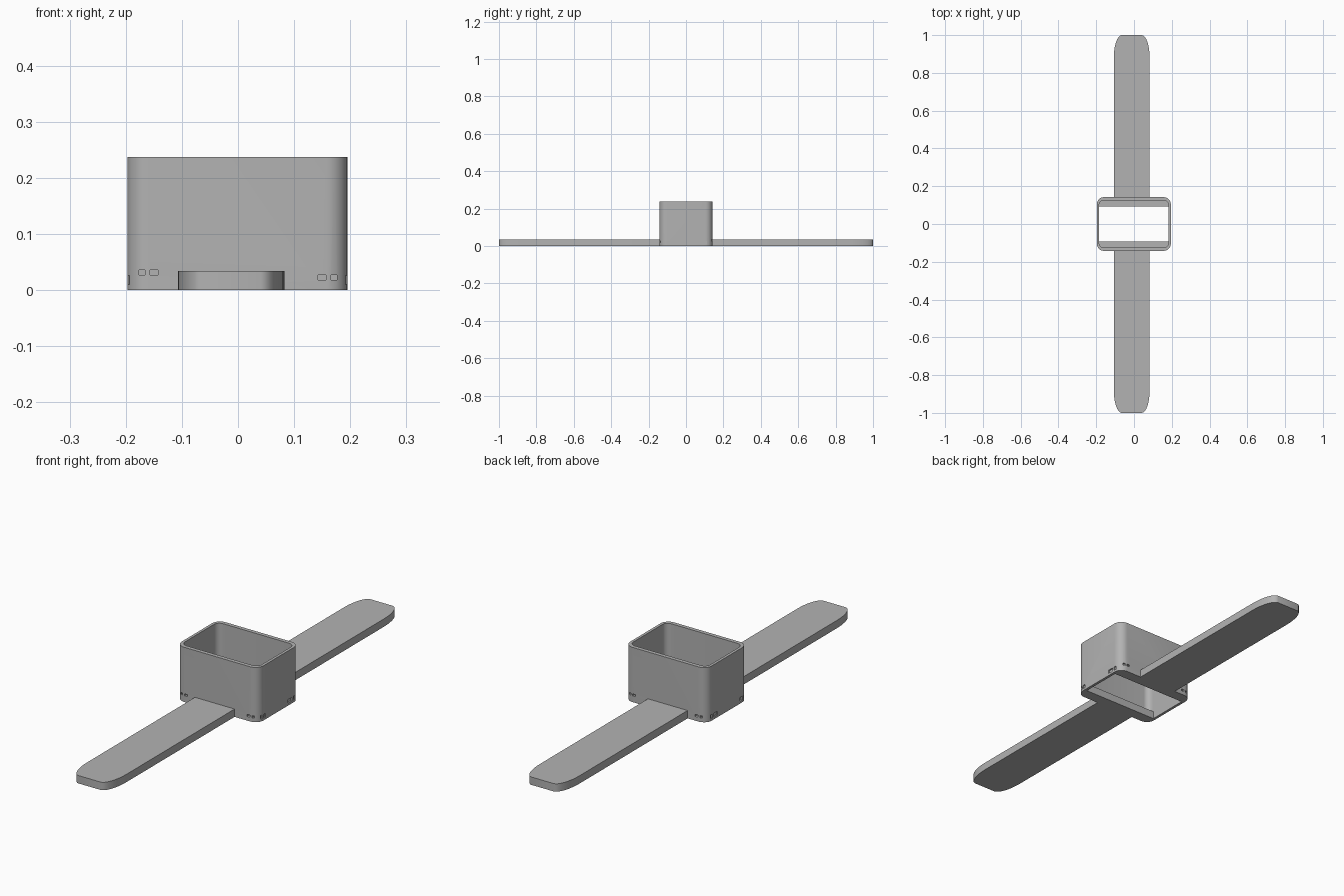
import bpy, bmesh, math
from mathutils import Vector

if "Cube" in bpy.data.objects:
    bpy.data.objects.remove(bpy.data.objects["Cube"])

grey = bpy.data.materials.new("plain grey")
grey.use_nodes = True
grey.diffuse_color = (0.45, 0.45, 0.45, 1)
grey.node_tree.nodes["Principled BSDF"].inputs["Base Color"].default_value = grey.diffuse_color


def rounded(x0, x1, y0, y1, corners, steps=8):
    """Rectangle outline; corners hold (rx, ry) from front left, anticlockwise."""
    pts = []
    places = [(x0, y0, 1, 1), (x1, y0, -1, 1), (x1, y1, -1, -1), (x0, y1, 1, -1)]
    for i, ((x, y, sx, sy), (rx, ry)) in enumerate(zip(places, corners)):
        if rx == 0:
            pts.append((x, y))
            continue
        for k in range(steps + 1):
            a = math.pi * (1 + i / 2 + k / steps / 2)
            pts.append((x + sx * rx + rx * math.cos(a), y + sy * ry + ry * math.sin(a)))
    return pts


def prism(name, pts, z0, z1):
    bm = bmesh.new()
    face = bm.faces.new([bm.verts.new((x, y, z0)) for x, y in pts])
    res = bmesh.ops.extrude_face_region(bm, geom=[face])
    top = [v for v in res["geom"] if isinstance(v, bmesh.types.BMVert)]
    bmesh.ops.translate(bm, verts=top, vec=Vector((0, 0, z1 - z0)))
    bmesh.ops.recalc_face_normals(bm, faces=bm.faces)
    mesh = bpy.data.meshes.new(name)
    bm.to_mesh(mesh)
    bm.free()
    mesh.materials.append(grey)
    ob = bpy.data.objects.new(name, mesh)
    bpy.context.collection.objects.link(ob)
    return ob


def activate(ob):
    bpy.ops.object.select_all(action="DESELECT")
    ob.select_set(True)
    bpy.context.view_layer.objects.active = ob


def cut(ob, cutter):
    cutter.hide_render = True
    mod = ob.modifiers.new("cut", "BOOLEAN")
    mod.operation, mod.solver, mod.object = "DIFFERENCE", "EXACT", cutter
    activate(ob)
    bpy.ops.object.modifier_apply(modifier=mod.name)
    bpy.data.objects.remove(cutter)


def block(name, x0, x1, y0, y1, z0, z1):
    return prism(name, rounded(x0, x1, y0, y1, [(0, 0)] * 4), z0, z1)


X0, X1, Y = -0.197, 0.195, 0.142
IX0, IX1, IY = X0 + 0.012, X1 - 0.012, Y - 0.017
BLADE_H = 0.034

# Open case with a ledge along the front and back at the bottom
case = prism("case", rounded(X0, X1, -Y, Y, [(0.038, 0.038)] * 4), 0, 0.237)
cut(case, prism("cavity", rounded(IX0, IX1, -IY, IY, [(0.026, 0.026)] * 4), BLADE_H, 0.3))
cut(case, block("opening", IX0, IX1, -0.093, 0.093, -0.1, 0.1))

# Small shallow slots beside the lower corners, on the front and back
for s in (-1, 1):
    for x0, x1 in [(0.143, 0.157), (0.166, 0.176)]:
        for side in (-1, 1):
            a, b = sorted((side * x0, side * x1))
            z = 0.027 if side * s > 0 else 0.018
            ya, yb = sorted((s * (Y - 0.01), s * (Y + 0.02)))
            cut(case, block("slot", a, b, ya, yb, z, z + 0.009))

# Notches in the bottom edge of the side walls, near the corners
for xa, xb in [(X0 - 0.02, X0 + 0.006), (X1 - 0.006, X1 + 0.02)]:
    for ya, yb in [(-0.12, -0.112), (-0.105, -0.09), (0.065, 0.09), (0.1, 0.112)]:
        cut(case, block("notch", xa, xb, ya, yb, 0.01, 0.026))

# Long flat straps with rounded tips
tip, none = (0.042, 0.12), (0, 0)
straps = [
    prism("front_strap", rounded(-0.107, 0.083, -1, 0.005 - Y, [tip, tip, none, none]), 0, BLADE_H),
    prism("back_strap", rounded(-0.107, 0.083, Y - 0.005, 1, [none, none, tip, tip]), 0, BLADE_H),
]

for ob in [case] + straps:
    activate(ob)
    bpy.ops.object.shade_smooth_by_angle(angle=math.radians(30))
